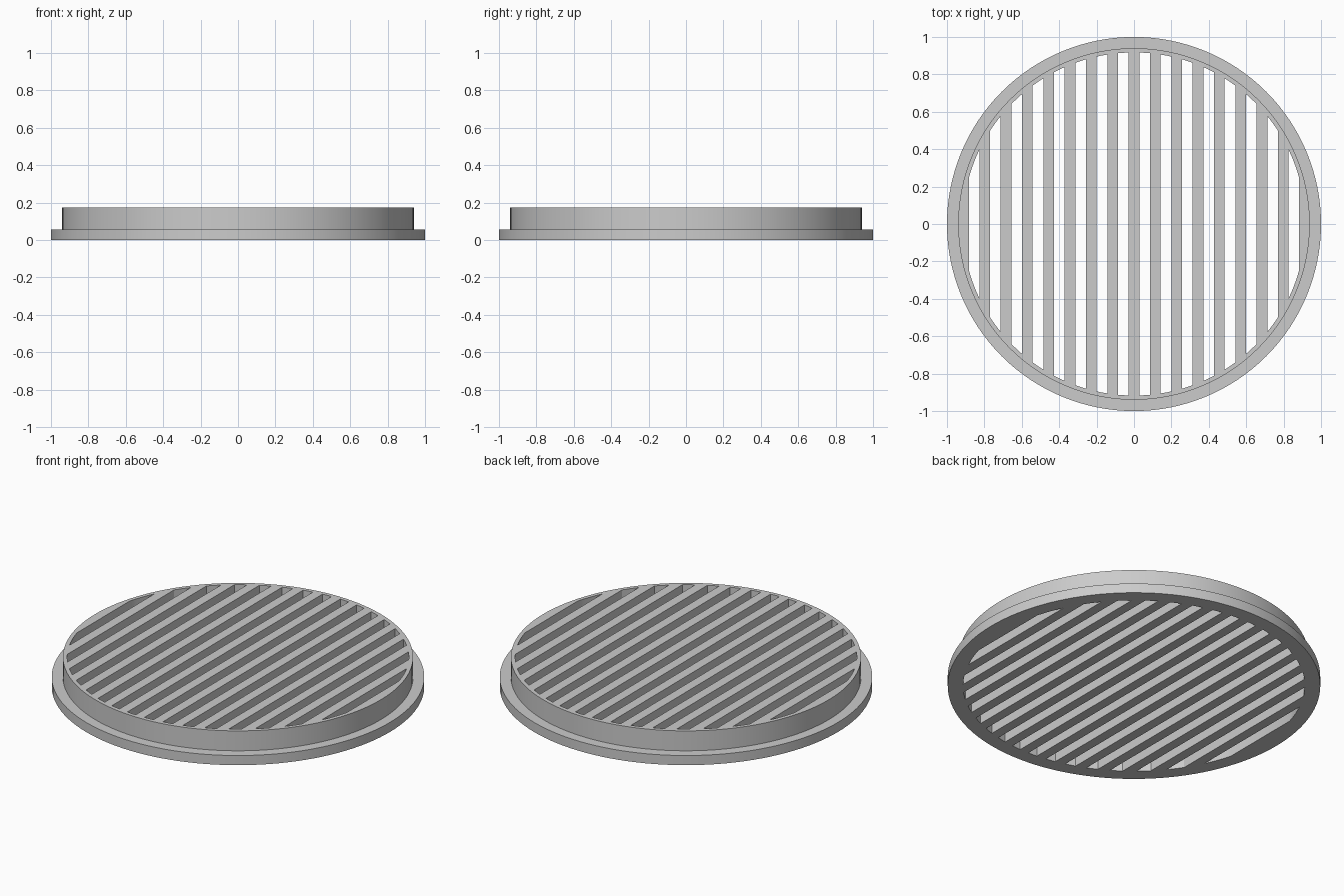
import bpy, bmesh, math

if "Cube" in bpy.data.objects:
    bpy.data.objects.remove(bpy.data.objects["Cube"], do_unlink=True)

SEGMENTS = 128
FLANGE_R, BODY_R, GRILLE_R = 1.0, 0.94, 0.917
FLANGE_H, TOTAL_H = 0.057, 0.175
SLOT_W = 0.057
SLOTS_PER_SIDE = 8

grey = bpy.data.materials.new("plain grey")
grey.use_nodes = True
colour = (0.6, 0.6, 0.6, 1)
grey.diffuse_color = colour
grey.node_tree.nodes["Principled BSDF"].inputs["Base Color"].default_value = colour


def make_object(name, bm):
    bmesh.ops.recalc_face_normals(bm, faces=bm.faces)
    mesh = bpy.data.meshes.new(name)
    bm.to_mesh(mesh)
    bm.free()
    mesh.materials.append(grey)
    obj = bpy.data.objects.new(name, mesh)
    bpy.context.collection.objects.link(obj)
    return obj


def stepped_disc(profile):
    """Revolve (radius, height) points into a closed solid."""
    bm = bmesh.new()
    rings = []
    for r, z in profile:
        angles = [math.tau * i / SEGMENTS for i in range(SEGMENTS)]
        rings.append([bm.verts.new((r * math.cos(a), r * math.sin(a), z)) for a in angles])
    for low, high in zip(rings, rings[1:]):
        for i in range(SEGMENTS):
            j = (i + 1) % SEGMENTS
            bm.faces.new((low[i], low[j], high[j], high[i]))
    bm.faces.new(rings[0])
    bm.faces.new(rings[-1])
    return bm


def add_slot(bm, x0, x1, steps=4):
    """Vertical prism between x0 and x1 whose ends follow the grille circle."""
    xs = [x0 + (x1 - x0) * i / steps for i in range(steps + 1)]
    arc = [(x, math.sqrt(GRILLE_R ** 2 - x * x)) for x in xs]
    outline = arc + [(x, -y) for x, y in reversed(arc)]
    low = [bm.verts.new((x, y, -0.1)) for x, y in outline]
    high = [bm.verts.new((x, y, TOTAL_H + 0.1)) for x, y in outline]
    bm.faces.new(low)
    bm.faces.new(high)
    for i in range(len(outline)):
        j = (i + 1) % len(outline)
        bm.faces.new((low[i], low[j], high[j], high[i]))


# Flanged round body
grate = make_object("round_grate", stepped_disc([
    (FLANGE_R, 0), (FLANGE_R, FLANGE_H), (BODY_R, FLANGE_H), (BODY_R, TOTAL_H)]))

# Parallel slots, leaving a bar on the centre line
cutters = bmesh.new()
for k in range(SLOTS_PER_SIDE):
    inner = SLOT_W * (2 * k + 0.5)
    for side in (-1, 1):
        add_slot(cutters, *sorted((side * inner, side * (inner + SLOT_W))))
slots = make_object("slot_cutter", cutters)
slots.hide_render = True

# Cut the slots through the body
cut = grate.modifiers.new("slots", "BOOLEAN")
cut.operation = "DIFFERENCE"
cut.solver = "EXACT"
cut.object = slots
bpy.ops.object.select_all(action="DESELECT")
bpy.context.view_layer.objects.active = grate
grate.select_set(True)
bpy.ops.object.modifier_apply(modifier=cut.name)
bpy.data.objects.remove(slots, do_unlink=True)
bpy.ops.object.shade_smooth_by_angle(angle=math.radians(30))
